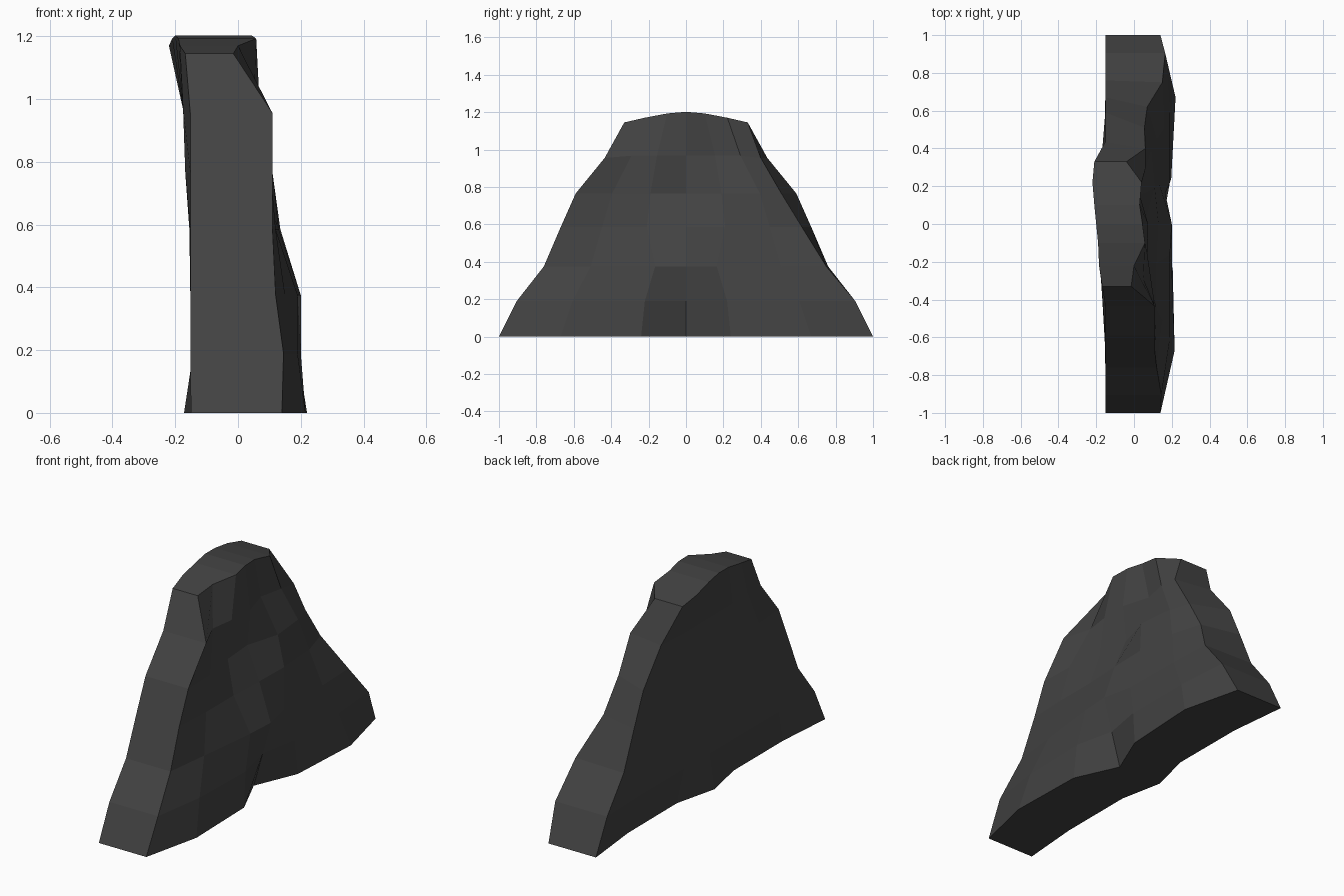
import bpy, bmesh

if "Cube" in bpy.data.objects:
    bpy.data.objects.remove(bpy.data.objects["Cube"])

# Row heights and half-lengths of the slab outline (y)
ROW_Z = [0.0, 0.19, 0.375, 0.585, 0.765, 0.955, 1.145]
ROW_HALF = [1.0, 0.905, 0.76, 0.67, 0.59, 0.435, 0.33]
COLS = [-1, -0.67, -0.31, 0, 0.31, 0.67, 1]
INNER_Y = [0.24, 0.22, 0.165, 0.21, 0.19, 0.155, 0.10]   # columns beside the middle
CROWN = [0, 0.025, 0.048, 0.057, 0.048, 0.025, 0]       # arched top edge

# Craggy face (+x), from the front end (-y) to the back end (+y)
CRAG = [
    [0.14, 0.215, 0.205, 0.096, 0.197, 0.22, 0.14],
    [0.145, 0.19, 0.20, 0.15, 0.19, 0.19, 0.165],
    [0.12, 0.15, 0.19, 0.20, 0.165, 0.16, 0.15],
    [0.11, 0.12, 0.12, 0.13, 0.135, 0.12, 0.07],
    [0.11, 0.105, 0.07, 0.055, 0.11, 0.09, 0.055],
    [0.11, 0.05, 0.07, 0.075, 0.03, 0.06, 0.06],
    [-0.015, 0.0, 0.058, 0.045, 0.03, 0.04, -0.04],
]
# The craggy side is cut back a little at its +y end
CRAG_TRIM = [0, 0, 0.01, 0.05, 0.08, 0.035, 0]

# Flatter face (-x): base edge, middle rows, top edge
BACK_BASE = [-0.15, -0.124, -0.124, -0.172, -0.113, -0.115, -0.15]
BACK_TOP = [-0.168, -0.185, -0.19, -0.20, -0.21, -0.22, -0.21]
BACK_MID = [-0.143, -0.15, -0.155, -0.168, -0.175]


def back_x(r, c):
    if r == 0:
        return BACK_BASE[c]
    if r == 6:
        return BACK_TOP[c]
    return -0.152 if c in (0, 6) else BACK_MID[r - 1]


def make_grid(bm, x_of, trim):
    grid = []
    for r, (z, half) in enumerate(zip(ROW_Z, ROW_HALF)):
        row = []
        for c, f in enumerate(COLS):
            dz = CROWN[c] if r == 6 else 0.012 if r == 5 and 0 < c < 6 else 0
            y = f * half
            if c in (2, 4):
                y = INNER_Y[r] * (c - 3)
            if c == 6:
                y -= trim[r]
            row.append(bm.verts.new((x_of(r, c), y, z + dz)))
        grid.append(row)
    return grid


bm = bmesh.new()
front = make_grid(bm, lambda r, c: CRAG[r][c], CRAG_TRIM)
back = make_grid(bm, back_x, [0] * 7)

# Two broad faces
for r in range(6):
    for c in range(6):
        for g in (front, back):
            bm.faces.new((g[r][c], g[r][c + 1], g[r + 1][c + 1], g[r + 1][c]))

# Bottom, top and both ends join the broad faces
for i in range(6):
    for k in (0, 6):
        bm.faces.new((front[k][i], front[k][i + 1], back[k][i + 1], back[k][i]))
        bm.faces.new((front[i][k], front[i + 1][k], back[i + 1][k], back[i][k]))
bmesh.ops.recalc_face_normals(bm, faces=bm.faces[:])

mesh = bpy.data.meshes.new("rock_slab")
bm.to_mesh(mesh)
bm.free()
rock = bpy.data.objects.new("rock_slab", mesh)
bpy.context.collection.objects.link(rock)

stone = bpy.data.materials.new("dark grey stone")
stone.diffuse_color = (0.055, 0.055, 0.055, 1)
stone.use_nodes = True
stone.node_tree.nodes["Principled BSDF"].inputs["Base Color"].default_value = stone.diffuse_color
mesh.materials.append(stone)
